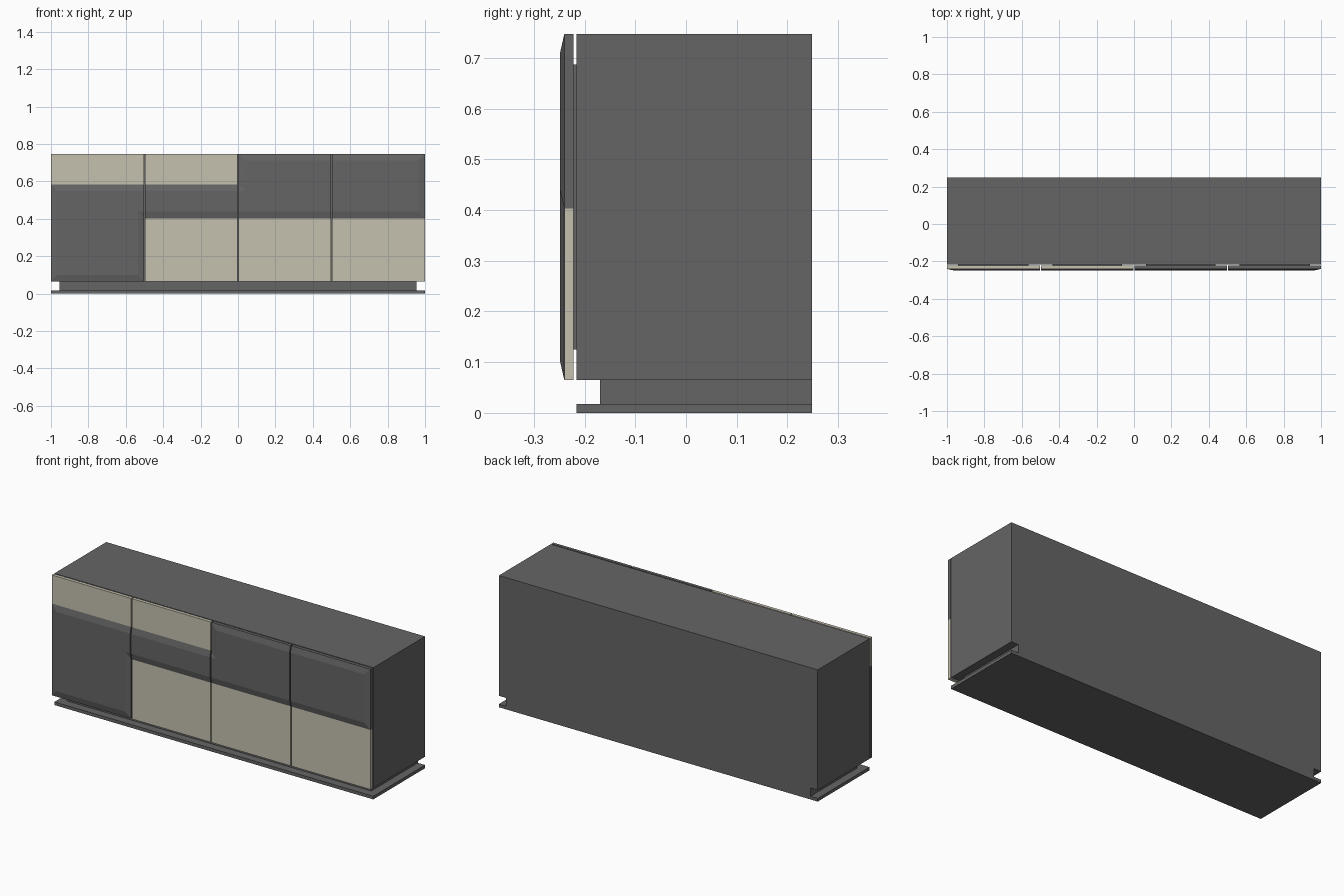
import bpy, bmesh

if "Cube" in bpy.data.objects:
    bpy.data.objects.remove(bpy.data.objects["Cube"])

def material(name, rgb):
    m = bpy.data.materials.new(name)
    m.diffuse_color = (*rgb, 1)
    m.use_nodes = True
    m.node_tree.nodes["Principled BSDF"].inputs["Base Color"].default_value = m.diffuse_color
    return m

DARK = material("dark_grey", (0.13, 0.13, 0.13))
BEIGE = material("beige", (0.56, 0.53, 0.43))

def finish(bm, name, mat):
    bmesh.ops.recalc_face_normals(bm, faces=bm.faces[:])
    me = bpy.data.meshes.new(name)
    bm.to_mesh(me)
    bm.free()
    me.materials.append(mat)
    ob = bpy.data.objects.new(name, me)
    bpy.context.collection.objects.link(ob)
    return ob

def box(name, x, y, z, mat=DARK):
    bm = bmesh.new()
    bmesh.ops.create_cube(bm, size=1)
    for v in bm.verts:
        for i, (lo, hi) in enumerate((x, y, z)):
            v.co[i] = hi if v.co[i] > 0 else lo
    return finish(bm, name, mat)

BACK, FRONT = 0.248, -0.216
DOOR_BACK, DOOR_FRONT, RAISED = -0.222, -0.24, -0.248
BOTTOM, TOP, LOW, HIGH = 0.065, 0.747, 0.403, 0.585

# Carcass, recessed plinth and floor plate
box("cabinet_body", (-1, 1), (FRONT, BACK), (BOTTOM, TOP))
box("plinth", (-0.955, 0.955), (-0.17, BACK), (0.018, BOTTOM))
box("base_plate", (-1, 1), (FRONT, BACK), (0, 0.018))

# Stepped raised band that runs across all four doors
OUTLINE = [(-1, BOTTOM), (-0.5, BOTTOM), (-0.5, LOW), (1, LOW),
           (1, TOP), (0, TOP), (0, HIGH), (-1, HIGH)]

def raised_section(name, x0, x1):
    bm = bmesh.new()
    back = bm.faces.new([bm.verts.new((x, DOOR_BACK, z)) for x, z in OUTLINE])
    ext = bmesh.ops.extrude_face_region(bm, geom=[back], use_keep_orig=True)["geom"]
    front = next(g for g in ext if isinstance(g, bmesh.types.BMFace))
    for v in front.verts:
        v.co.y = DOOR_FRONT
    bm.normal_update()
    # Shallow sloping border around the band
    bmesh.ops.inset_region(bm, faces=[front], thickness=0.035, use_even_offset=True)
    for v in front.verts:
        v.co.y = RAISED
    # Cut out the piece belonging to one door
    for x, n in ((x0, -1), (x1, 1)):
        if abs(x) == 1:
            continue
        cut = bmesh.ops.bisect_plane(
            bm, geom=bm.verts[:] + bm.edges[:] + bm.faces[:],
            plane_co=(x, 0, 0), plane_no=(n, 0, 0), clear_outer=True)["geom_cut"]
        edges = [g for g in cut if isinstance(g, bmesh.types.BMEdge)]
        bmesh.ops.holes_fill(bm, edges=edges, sides=0)
    finish(bm, name, DARK)

# Doors: raised dark section, flat beige sections and a hidden mounting panel
GAP = 0.003
BEIGE_PARTS = [[(HIGH, TOP)], [(HIGH, TOP), (BOTTOM, LOW)],
               [(BOTTOM, LOW)], [(BOTTOM, LOW)]]
for i, parts in enumerate(BEIGE_PARTS):
    x0 = -1 + 0.5 * i + (GAP if i > 0 else 0)
    x1 = -0.5 + 0.5 * i - (GAP if i < 3 else 0)
    raised_section(f"door_{i + 1}_raised_section", x0, x1)
    for k, z in enumerate(parts):
        box(f"door_{i + 1}_flat_section_{k + 1}", (x0, x1),
            (DOOR_BACK, DOOR_FRONT)[::-1], z, BEIGE)
    box(f"door_{i + 1}_mounting_panel", (x0 + 0.06, x1 - 0.06),
        (DOOR_BACK, FRONT), (0.125, 0.687))
